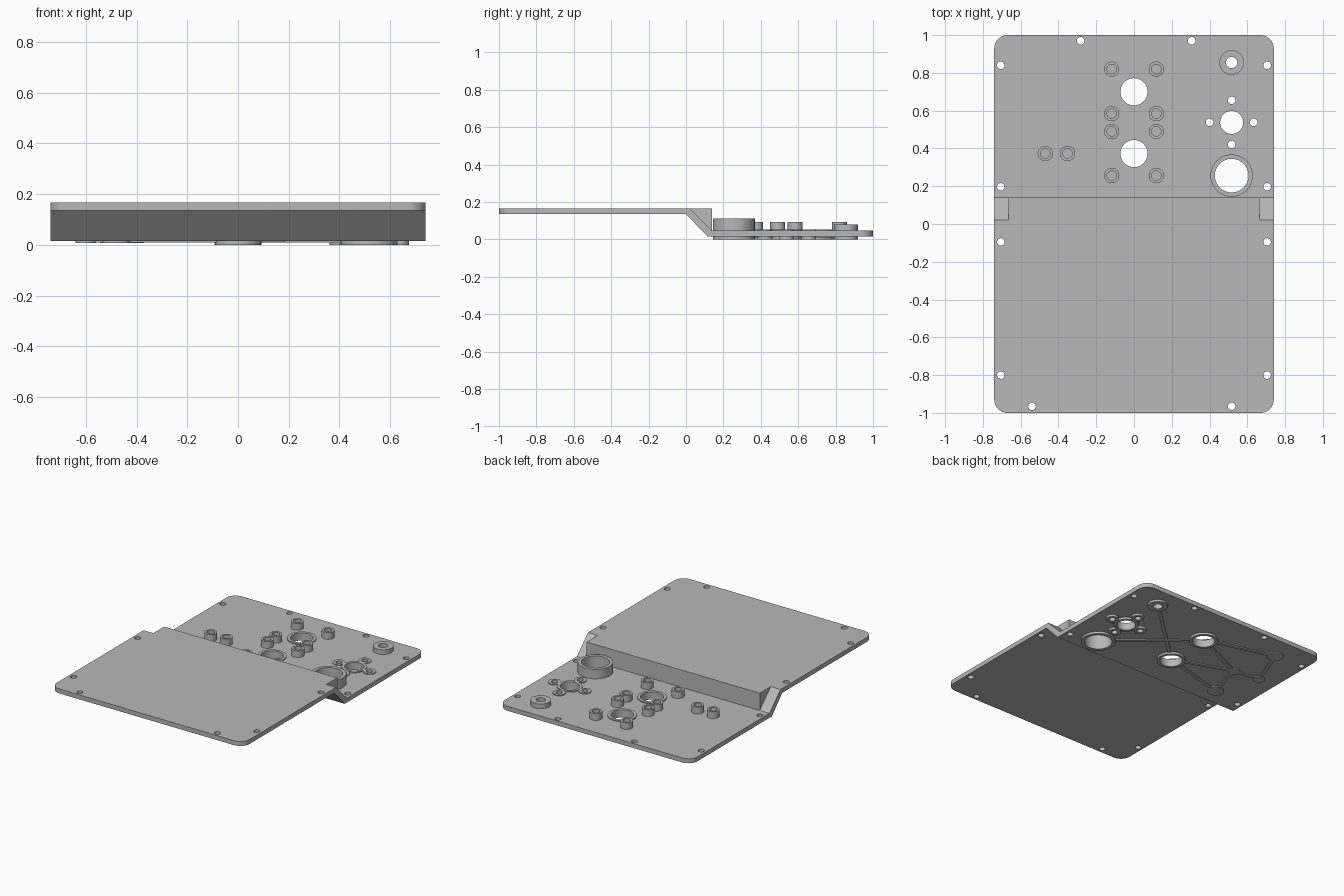
import bpy, bmesh, math
from mathutils import Vector, Matrix

if "Cube" in bpy.data.objects:
    bpy.data.objects.remove(bpy.data.objects["Cube"])

grey = bpy.data.materials.new("plain grey")
grey.use_nodes = True
GREY = (0.48, 0.48, 0.48, 1)
grey.diffuse_color = GREY
grey.node_tree.nodes["Principled BSDF"].inputs["Base Color"].default_value = GREY

HALF_W = 0.74
UNDER, FLOOR = 0.015, 0.046      # lower plate faces
DECK_UNDER, DECK = 0.135, 0.166  # raised plate faces


def finish(name, bm):
    bmesh.ops.recalc_face_normals(bm, faces=bm.faces)
    mesh = bpy.data.meshes.new(name)
    bm.to_mesh(mesh)
    bm.free()
    for p in mesh.polygons:
        p.use_smooth = True
    mesh.set_sharp_from_angle(angle=math.radians(30))
    mesh.materials.append(grey)
    obj = bpy.data.objects.new(name, mesh)
    bpy.context.collection.objects.link(obj)
    return obj


def prism(bm, points, shift):
    face = bm.faces.new([bm.verts.new(p) for p in points])
    ext = bmesh.ops.extrude_face_region(bm, geom=[face])
    bmesh.ops.translate(bm, vec=shift, verts=[v for v in ext["geom"] if isinstance(v, bmesh.types.BMVert)])


def side_prism(bm, profile, x0, x1):
    prism(bm, [(x0, y, z) for y, z in profile], (x1 - x0, 0, 0))


def cylinder(bm, x, y, r, z0, z1, n=40):
    bmesh.ops.create_cone(bm, cap_ends=True, segments=n, radius1=r, radius2=r, depth=z1 - z0,
                          matrix=Matrix.Translation((x, y, (z0 + z1) / 2)))


def tube(name, x, y, outer, inner, z0, z1, n=40):
    bm = bmesh.new()
    loops = []
    for r, z in ((outer, z0), (outer, z1), (inner, z1), (inner, z0)):
        loops.append([bm.verts.new((x + r * math.cos(math.tau * i / n), y + r * math.sin(math.tau * i / n), z))
                      for i in range(n)])
    for k in range(4):
        a, b = loops[k], loops[(k + 1) % 4]
        for i in range(n):
            j = (i + 1) % n
            bm.faces.new((a[i], a[j], b[j], b[i]))
    return finish(name, bm)


def carve(obj, cutter, operation):
    mod = obj.modifiers.new(operation, 'BOOLEAN')
    mod.operation, mod.solver, mod.object = operation, 'EXACT', cutter
    bpy.context.view_layer.update()
    done = bpy.data.meshes.new_from_object(obj.evaluated_get(bpy.context.evaluated_depsgraph_get()))
    obj.modifiers.clear()
    obj.data = done
    bpy.data.objects.remove(cutter)


# Stepped panel from its side profile
bm = bmesh.new()
side_prism(bm, [(-1, DECK_UNDER), (0, DECK_UNDER), (0.115, UNDER), (1, UNDER), (1, FLOOR),
                (0.14, FLOOR), (0.14, DECK), (-1, DECK)], -HALF_W, HALF_W)
panel = finish("stepped_panel", bm)

# Rounded outline
R = 0.07
outline = []
for q, (sx, sy) in enumerate(((1, 1), (-1, 1), (-1, -1), (1, -1))):
    for i in range(9):
        a = math.pi / 2 * (q + i / 8)
        outline.append((sx * (HALF_W - R) + R * math.cos(a), sy * (1 - R) + R * math.sin(a), -0.1))
bm = bmesh.new()
prism(bm, outline, (0, 0, 0.5))
carve(panel, finish("outline_cutter", bm), 'INTERSECT')

# Sloped notches at both ends of the step
bm = bmesh.new()
for s in (-1, 1):
    side_prism(bm, [(0.02, DECK), (0.14, FLOOR), (0.16, FLOOR), (0.16, 0.3), (0.02, 0.3)], s * 0.665, s * 0.8)
carve(panel, finish("notch_cutter", bm), 'DIFFERENCE')

# Through rings: name, x, y, outer radius, bore radius, top
CX = 0.517
rings = [("upper_ring", 0, 0.7, 0.092, 0.072, 0.053),
         ("lower_ring", 0, 0.373, 0.092, 0.072, 0.053),
         ("large_collar", CX, 0.256, 0.112, 0.089, 0.112),
         ("middle_ring", CX, 0.538, 0.08, 0.061, 0.053),
         ("small_collar", CX, 0.855, 0.065, 0.03, 0.078)]
for i in range(4):
    a = math.pi / 2 * i
    rings.append(("screw_ear", CX + 0.117 * math.cos(a), 0.538 + 0.117 * math.sin(a), 0.04, 0.02, 0.052))

# Holes for rings and for edge screws
bm = bmesh.new()
for _, x, y, outer, inner, _ in rings:
    cylinder(bm, x, y, (outer + inner) / 2, -0.1, 0.3)
screws = [(s * 0.705, y) for s in (-1, 1) for y in (0.84, 0.197, -0.095, -0.8)]
screws += [(-0.283, 0.97), (0.305, 0.97), (-0.54, -0.965), (0.517, -0.965)]
for x, y in screws:
    cylinder(bm, x, y, 0.02, -0.1, 0.3, 24)
carve(panel, finish("hole_cutter", bm), 'DIFFERENCE')
for p in panel.data.polygons:
    p.use_smooth = True
panel.data.set_sharp_from_angle(angle=math.radians(30))

for name, x, y, outer, inner, top in rings:
    tube(name, x, y, outer, inner, 0, top)

# Blind screw bosses on the lower plate
bosses = [(s * 0.118, y) for s in (-1, 1) for y in (0.256, 0.49, 0.584, 0.82)]
bosses += [(-0.47, 0.373), (-0.352, 0.373)]
for x, y in bosses:
    tube("screw_boss", x, y, 0.04, 0.025, 0.035, 0.092, 32)

# Pads under the lower plate
pads = {"back": (-0.49, 0.835), "side": (-0.6, 0.54), "front": (-0.48, 0.245), "inner": (-0.41, 0.515)}
for name, (x, y) in pads.items():
    bm = bmesh.new()
    cylinder(bm, x, y, 0.055 if name in ("back", "front") else 0.04, 0.008, 0.02)
    finish(name + "_pad", bm)


# Stiffening ribs between rings and pads
def rib(a, b, trim_a, trim_b):
    a, b = Vector(a), Vector(b)
    d = (b - a).normalized()
    a, b = a + d * trim_a, b - d * trim_b
    side = Vector((-d.y, d.x)) * 0.011
    bm = bmesh.new()
    prism(bm, [(p.x, p.y, 0.009) for p in (a + side, b + side, b - side, a - side)], (0, 0, 0.011))
    finish("stiffening_rib", bm)


top, low = (0, 0.7), (0, 0.373)
rib((CX, 0.256), top, 0.1, 0.082)
rib((CX, 0.855), low, 0.05, 0.082)
rib(top, pads["back"], 0.082, 0.02)
rib(top, pads["inner"], 0.082, 0.02)
rib(low, pads["inner"], 0.082, 0.02)
rib(low, pads["front"], 0.082, 0.02)
for a, b in (("back", "side"), ("side", "inner"), ("inner", "front")):
    rib(pads[a], pads[b], 0.02, 0.02)
